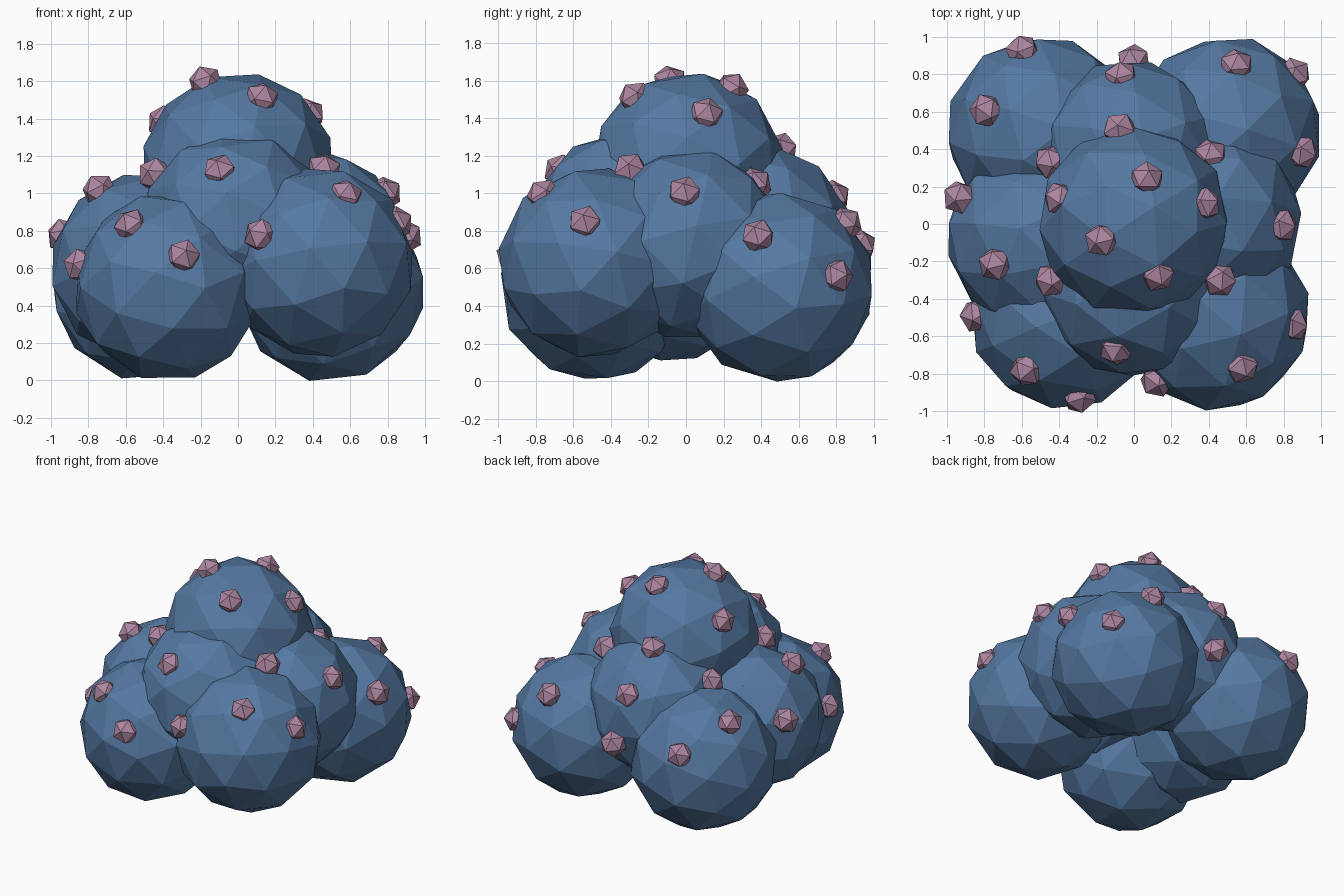
import bpy, random
from mathutils import Vector

random.seed(11)


def material(name, rgb):
    m = bpy.data.materials.new(name)
    m.diffuse_color = (*rgb, 1)
    return m


leaf = material("leaf_blue", (0.09, 0.19, 0.36))
fruit = material("berry_pink", (0.42, 0.24, 0.36))


def ball(name, loc, radius, subdiv, mat, rot=(0, 0, 0)):
    bpy.ops.mesh.primitive_ico_sphere_add(subdivisions=subdiv, radius=radius,
                                          location=loc, rotation=rot)
    ob = bpy.context.object
    ob.name = name
    ob.data.materials.append(mat)
    return ob


# Foliage: four corner clumps, four middle clumps, one on top
clumps = {
    "foliage_front_left": (-0.375, -0.485, 0.50, 0.51),
    "foliage_front_right": (0.435, -0.49, 0.63, 0.515),
    "foliage_back_left": (-0.495, 0.495, 0.51, 0.515),
    "foliage_back_right": (0.495, 0.495, 0.50, 0.515),
    "foliage_mid_left": (-0.50, -0.08, 0.605, 0.51),
    "foliage_mid_right": (0.39, 0.015, 0.73, 0.515),
    "foliage_mid_front": (-0.01, -0.32, 0.83, 0.51),
    "foliage_mid_back": (-0.025, 0.38, 0.76, 0.505),
    "foliage_top": (0.0, 0.01, 1.135, 0.52),
}
for name, (x, y, z, r) in clumps.items():
    spin = [random.uniform(0, 6.28) for _ in range(3)]
    ball(name, (x, y, z), r, 2, leaf, spin)

# Berries scattered over the upper and outer surfaces
berries = [
    (-0.60, 0.94, 0.73), (-0.80, 0.61, 0.91), (0.00, 0.89, 0.62),
    (-0.07, 0.80, 0.99), (-0.08, 0.51, 1.25), (0.55, 0.86, 0.85),
    (0.87, 0.81, 0.56), (0.91, 0.38, 0.78), (0.41, 0.38, 1.06),
    (-0.46, 0.33, 1.02), (-0.95, 0.15, 0.78), (-0.75, -0.22, 1.03),
    (-0.46, -0.30, 1.11), (-0.41, 0.14, 1.39), (0.07, 0.25, 1.57),
    (-0.18, -0.09, 1.61), (0.13, -0.28, 1.52), (0.39, 0.11, 1.43),
    (0.80, -0.01, 1.01), (0.46, -0.31, 1.14), (-0.10, -0.68, 1.13),
    (0.86, -0.54, 0.85), (0.58, -0.77, 1.00), (0.11, -0.85, 0.78),
    (-0.29, -0.94, 0.67), (-0.58, -0.79, 0.84), (-0.86, -0.49, 0.62),
]
for i, p in enumerate(berries):
    # each berry is sunk a little into its nearest clump, pole outward
    p = Vector(p)
    c = min((Vector(v[:3]) for v in clumps.values()),
            key=lambda v: (v - p).length)
    out = (p - c).normalized()
    ball(f"berry_{i + 1}", p - out * 0.02, 0.095, 1, fruit,
         out.to_track_quat('Z', 'Y').to_euler())
